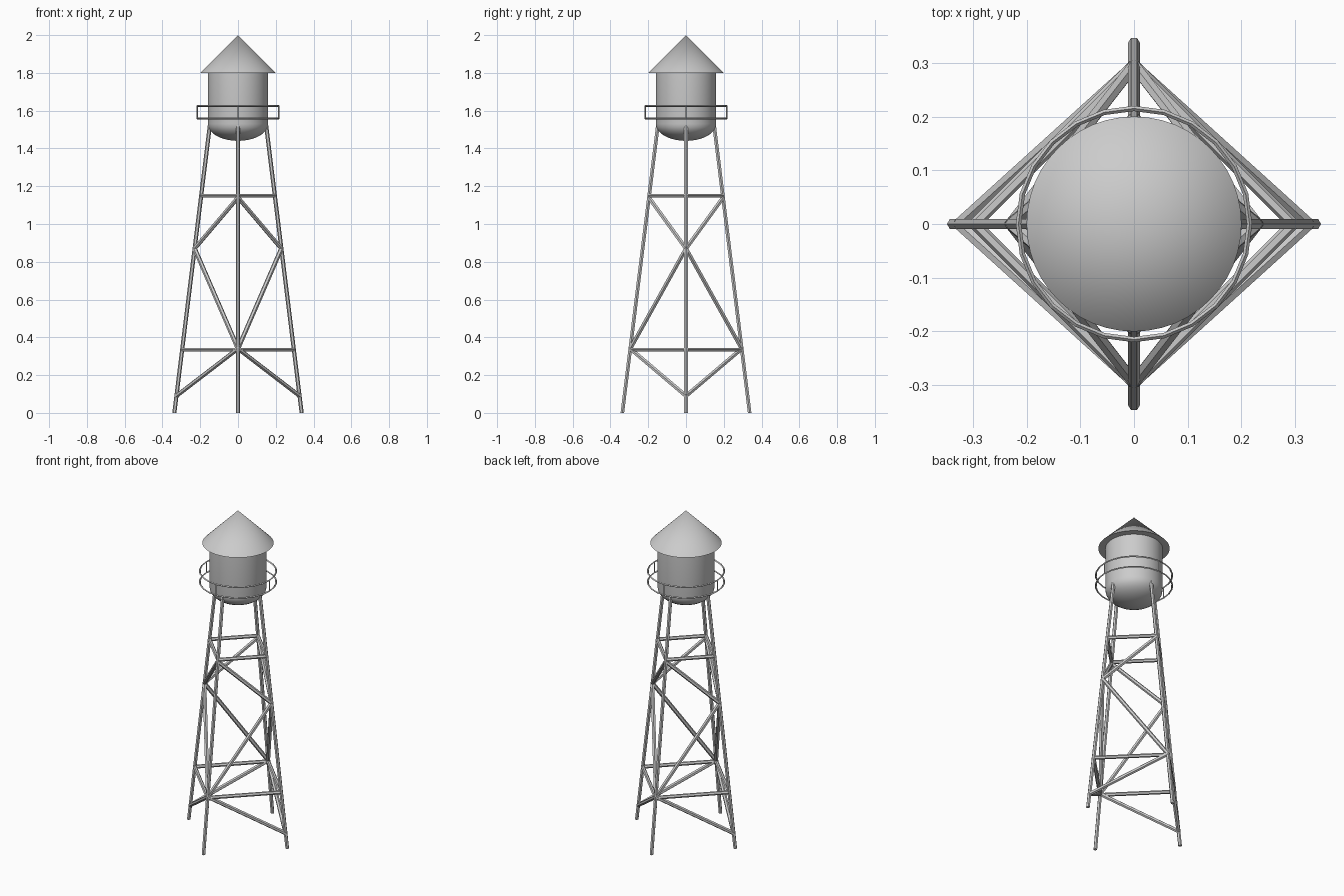
import bpy, bmesh, math
from mathutils import Vector, Matrix

if "Cube" in bpy.data.objects:
    bpy.data.objects.remove(bpy.data.objects["Cube"])


def finish(name, bm, smooth=None):
    bmesh.ops.recalc_face_normals(bm, faces=bm.faces)
    me = bpy.data.meshes.new(name)
    bm.to_mesh(me)
    bm.free()
    ob = bpy.data.objects.new(name, me)
    bpy.context.collection.objects.link(ob)
    if smooth:
        bpy.ops.object.select_all(action='DESELECT')
        ob.select_set(True)
        bpy.context.view_layer.objects.active = ob
        bpy.ops.object.shade_smooth_by_angle(angle=math.radians(smooth))
    return ob


def rod(bm, a, b, r, sides=6):
    a, b = Vector(a), Vector(b)
    d = b - a
    # build a frame with one corner of the section turned towards +x
    z = d.normalized()
    x = Vector((1, 0, 0))
    x = (x - z * x.dot(z)).normalized()
    y = z.cross(x)
    rings = []
    for p in (a, b):
        rings.append([bm.verts.new(p + r * (x * math.cos(t) + y * math.sin(t)))
                      for t in (2 * math.pi * i / sides for i in range(sides))])
    lo, hi = rings
    for i in range(sides):
        j = (i + 1) % sides
        bm.faces.new((lo[i], lo[j], hi[j], hi[i]))
    bm.faces.new(lo[::-1])
    bm.faces.new(hi)


def lathe(name, profile, steps, smooth):
    bm = bmesh.new()
    vs = [bm.verts.new((r, 0, z)) for r, z in profile]
    es = [bm.edges.new(p) for p in zip(vs, vs[1:])]
    bmesh.ops.spin(bm, geom=vs + es, axis=(0, 0, 1), cent=(0, 0, 0),
                   angle=2 * math.pi, steps=steps)
    bmesh.ops.remove_doubles(bm, verts=bm.verts, dist=1e-5)
    return finish(name, bm, smooth)


def leg_point(axis, sign, z):
    p = Vector((0, 0, z))
    p[axis] = sign * (0.337 - 0.1235 * z)
    return p


# Four leaning legs
for n, (axis, s) in {"right": (0, 1), "left": (0, -1),
                     "back": (1, 1), "front": (1, -1)}.items():
    bm = bmesh.new()
    rod(bm, leg_point(axis, s, 0), leg_point(axis, s, 1.53), 0.011)
    for v in bm.verts:
        if v.co.z < 0.1:
            v.co.z = 0
    finish(n + "_leg", bm)

# Horizontal and zigzag braces on each of the four sides
girts, zigzag = bmesh.new(), bmesh.new()
for sx in (-1, 1):
    for sy in (-1, 1):
        for z in (0.335, 1.15):
            rod(girts, leg_point(0, sx, z), leg_point(1, sy, z), 0.011)
        for zx, zy in ((0.09, 0.34), (0.87, 0.34), (0.87, 1.14)):
            rod(zigzag, leg_point(0, sx, zx), leg_point(1, sy, zy), 0.012)
finish("horizontal_braces", girts)
finish("diagonal_braces", zigzag)

# Tank with bowl bottom
bowl = [(0.16 * math.sin(t), 1.53 - 0.09 * math.cos(t))
        for t in (math.pi / 2 * i / 8 for i in range(9))]
bowl[0] = (0, 1.44)
lathe("tank", bowl + [(0.16, 1.81), (0, 1.81)], 48, 40)

# Conical roof
lathe("roof", [(0, 1.8), (0.2, 1.8), (0, 2.0)], 48, 40)

# Railing hoops and thin posts
for n, z in (("lower_rail", 1.558), ("upper_rail", 1.625)):
    r = 0.005
    lathe(n, [(0.215 + r * math.cos(t), z + r * math.sin(t))
              for t in (math.pi / 2 * i for i in range(5))], 24, None)
bm = bmesh.new()
for i in range(4):
    c = Matrix.Rotation(math.pi / 2 * i, 3, 'Z') @ Vector((0.216, 0, 0))
    rod(bm, c + Vector((0, 0, 1.558)), c + Vector((0, 0, 1.625)), 0.003, 4)
finish("rail_posts", bm)
